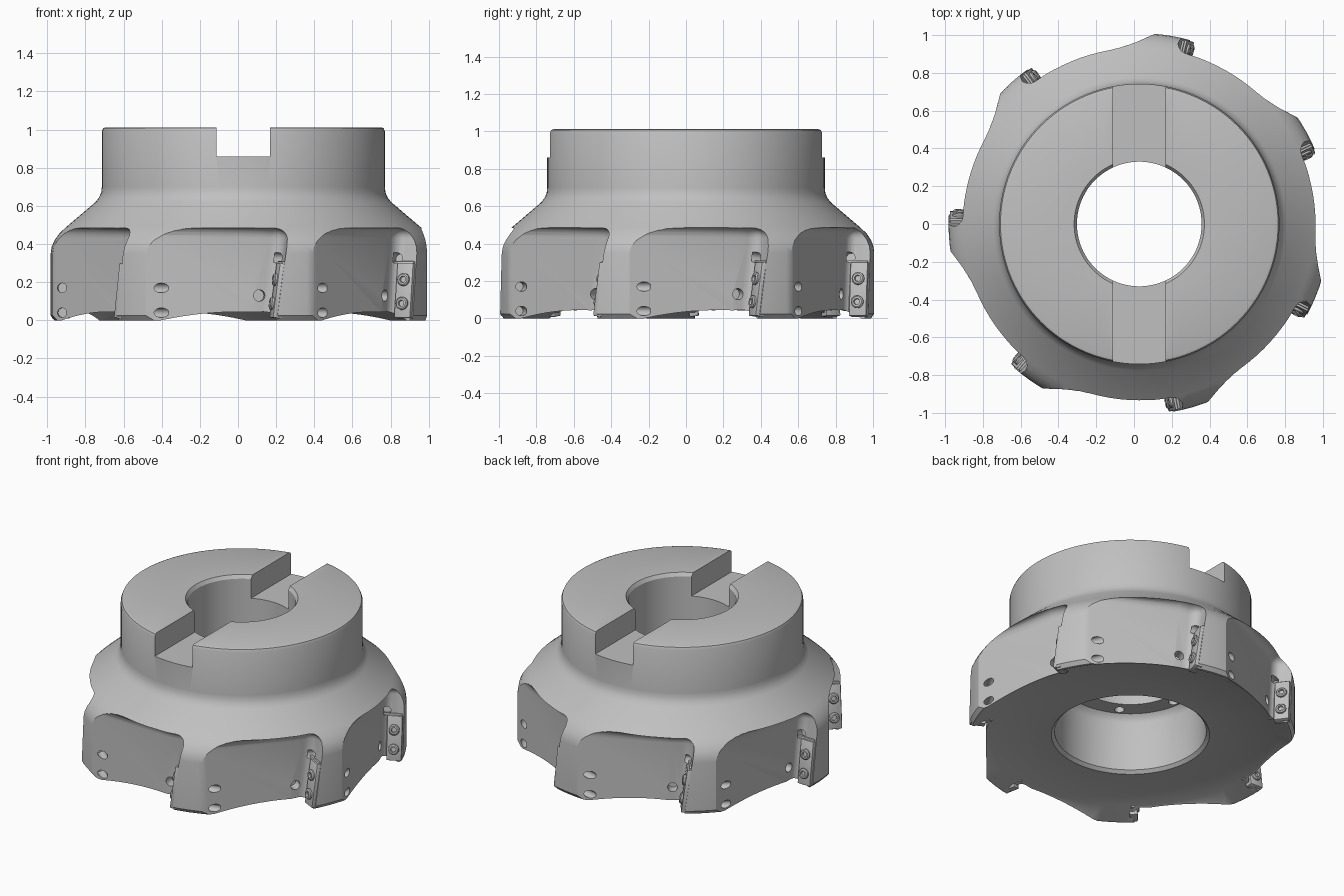
import bpy, bmesh, math
from mathutils import Matrix, Vector

cube = bpy.data.objects.get("Cube")
if cube:
    bpy.data.objects.remove(cube, do_unlink=True)

AXIS = Vector((0.028, 0, 0))     # cutter axis
TEETH = 7
FIRST = 74.4                     # angle of first tooth tip, degrees
PITCH = 360 / TEETH
RAKE = 8.0                       # degrees of twist per unit of height

steel = bpy.data.materials.new("steel grey")
steel.use_nodes = True
colour = (0.53, 0.53, 0.53, 1)
steel.diffuse_color = colour
steel.node_tree.nodes["Principled BSDF"].inputs["Base Color"].default_value = colour


def make_object(name, bm, angle=30):
    bmesh.ops.recalc_face_normals(bm, faces=bm.faces[:])
    mesh = bpy.data.meshes.new(name)
    bm.to_mesh(mesh)
    bm.free()
    mesh.materials.append(steel)
    ob = bpy.data.objects.new(name, mesh)
    bpy.context.collection.objects.link(ob)
    smooth(ob, angle)
    return ob


def smooth(ob, angle):
    bpy.ops.object.select_all(action='DESELECT')
    ob.select_set(True)
    bpy.context.view_layer.objects.active = ob
    bpy.ops.object.shade_smooth_by_angle(angle=math.radians(angle))


def polar(angle, r, z=0.0):
    a = math.radians(angle)
    return Vector((r * math.cos(a), r * math.sin(a), z))


def lathe(bm, profile, segments, matrix, closed):
    """Revolve (radius, height) points around local z."""
    rings = [[bm.verts.new(matrix @ polar(360 * i / segments, r, z)) for r, z in profile]
             for i in range(segments)]
    n = len(profile)
    for i in range(segments):
        a, b = rings[i], rings[(i + 1) % segments]
        for j in range(n if closed else n - 1):
            k = (j + 1) % n
            bm.faces.new((a[j], b[j], b[k], a[k]))
    if not closed:
        bm.faces.new([r[0] for r in rings])
        bm.faces.new([r[-1] for r in rings])


def box(bm, size, matrix, bevel=0.0):
    made = bmesh.ops.create_cube(bm, size=1)["verts"]
    bmesh.ops.scale(bm, vec=size, verts=made)
    bmesh.ops.transform(bm, matrix=matrix, verts=made)
    if bevel:
        edges = list({e for v in made for e in v.link_edges})
        bmesh.ops.bevel(bm, geom=edges, offset=bevel, segments=2, profile=0.5, affect='EDGES')


def rod(bm, radius, depth, centre, direction):
    turn = Vector(direction).to_track_quat('Z', 'Y').to_matrix().to_4x4()
    bmesh.ops.create_cone(bm, cap_ends=True, segments=20, radius1=radius, radius2=radius,
                          depth=depth, matrix=Matrix.Translation(centre) @ turn)


def flute(bm, tip):
    """Chip pocket cutter with rounded roof, running clockwise from a tooth face."""
    plan = [(0, 1.2), (0, 0.885), (7, 0.888), (40.5, 1.01), (41, 1.02), (38, 1.2)]
    part = bmesh.new()
    low = [part.verts.new(polar(-t, r, -0.1)) for t, r in plan]
    top = [part.verts.new(polar(-t, r, 0.485)) for t, r in plan]
    part.faces.new(low)
    part.faces.new(top)
    for i in range(len(plan)):
        k = (i + 1) % len(plan)
        part.faces.new((low[i], low[k], top[k], top[i]))
    bmesh.ops.recalc_face_normals(part, faces=part.faces[:])
    edges = [part.edges.get((top[i], top[i + 1])) for i in range(3)]
    edges.append(part.edges.get((low[1], top[1])))
    bmesh.ops.bevel(part, geom=edges, offset=0.055, segments=5, profile=0.5, affect='EDGES')
    for v in part.verts:
        theta = -math.degrees(math.atan2(v.co.y, v.co.x))
        lean = RAKE * v.co.z * min(1, max(0, 1 - theta / 15))
        v.co = Matrix.Rotation(math.radians(tip + lean), 3, 'Z') @ v.co + AXIS
    temp = bpy.data.meshes.new("flute")
    part.to_mesh(temp)
    part.free()
    bm.from_mesh(temp)
    bpy.data.meshes.remove(temp)


def tooth_frame(tip, r, z):
    """Local x = outward, y = away from the tooth face, z = up along the face."""
    a = tip + RAKE * z
    out = polar(a, 1)
    ccw = polar(a + 90, 1)
    t = math.radians(RAKE) * r
    normal = -ccw * math.cos(t) + Vector((0, 0, math.sin(t)))
    up = ccw * math.sin(t) + Vector((0, 0, math.cos(t)))
    m = Matrix((out, normal, up)).transposed().to_4x4()
    m.translation = polar(a, r, z) + AXIS
    return m


# Cutter body with hub, shoulder, bore and counterbore
profile = [(0.485, 0.05), (0.465, 0.07), (0.465, 0.40), (0.455, 0.43), (0.435, 0.45),
           (0.33, 0.455), (0.33, 0.99), (0.345, 1.012),
           (0.722, 1.012), (0.735, 1.007), (0.742, 0.99), (0.742, 0.70), (0.745, 0.67),
           (0.757, 0.643), (0.775, 0.62), (0.93, 0.488), (0.965, 0.455), (0.99, 0.42),
           (1.005, 0.385), (1.01, 0.35), (1.01, 0.025), (0.99, 0.0), (0.975, 0.0),
           (0.875, 0.05)]
bm = bmesh.new()
lathe(bm, profile, 112, Matrix.Translation(AXIS), True)
body = make_object("cutter_body", bm)

# Cutters: chip flutes with the drive slot, then small holes
flutes = bmesh.new()
holes = bmesh.new()
box(flutes, (0.28, 2.4, 0.4), Matrix.Translation(AXIS + Vector((0, 0, 1.06))))
for i in range(TEETH):
    tip = FIRST + i * PITCH
    flute(flutes, tip)
    for z in (0.17, 0.04):       # clamp screw exits behind each tooth
        rod(holes, 0.025, 0.12, polar(tip + 13.3, 0.965, z) + AXIS, polar(tip + 90, 1))
    rod(holes, 0.03, 0.14, polar(tip - 4.7, 0.89, 0.13) + AXIS, polar(tip - 4.7, 1))
    rod(holes, 0.03, 0.12, polar(240 + i * PITCH, 0.395, 0.46) + AXIS, (0, 0, 1))
    # Relief hole at the inner top corner of each insert pocket
    m = tooth_frame(tip, 0.90, 0.325)
    rod(holes, 0.028, 0.07, m.translation, m.to_3x3() @ Vector((0, 1, 0)))

for name, tool_bm in (("flute_cutter", flutes), ("hole_cutter", holes)):
    tool = make_object(name, tool_bm)
    tool.hide_render = True
    mod = body.modifiers.new(name, 'BOOLEAN')
    mod.operation = 'DIFFERENCE'
    mod.solver = 'EXACT'
    mod.object = tool
    bpy.ops.object.select_all(action='DESELECT')
    body.select_set(True)
    bpy.context.view_layer.objects.active = body
    bpy.ops.object.modifier_apply(modifier=mod.name)
    bpy.data.objects.remove(tool, do_unlink=True)
smooth(body, 30)

# Cutting inserts with a seat plate and two socket screws on every tooth
screw = [(0.015, 0.004), (0.017, 0.016), (0.027, 0.016), (0.034, 0.010), (0.034, -0.01)]
for i in range(TEETH):
    tip = FIRST + i * PITCH
    bm = bmesh.new()
    box(bm, (0.13, 0.024, 0.27), tooth_frame(tip, 0.935, 0.175), 0.004)
    make_object(f"insert_seat_{i + 1}", bm)
    bm = bmesh.new()
    box(bm, (0.095, 0.05, 0.29), tooth_frame(tip, 0.957, 0.155), 0.006)
    make_object(f"cutting_insert_{i + 1}", bm)
    bm = bmesh.new()
    for z in (0.21, 0.085):
        m = tooth_frame(tip, 0.955, z)
        m = m @ Matrix.Translation((0, 0.025, 0)) @ Matrix.Rotation(-math.pi / 2, 4, 'X')
        lathe(bm, screw, 18, m, False)
    make_object(f"insert_screws_{i + 1}", bm)
